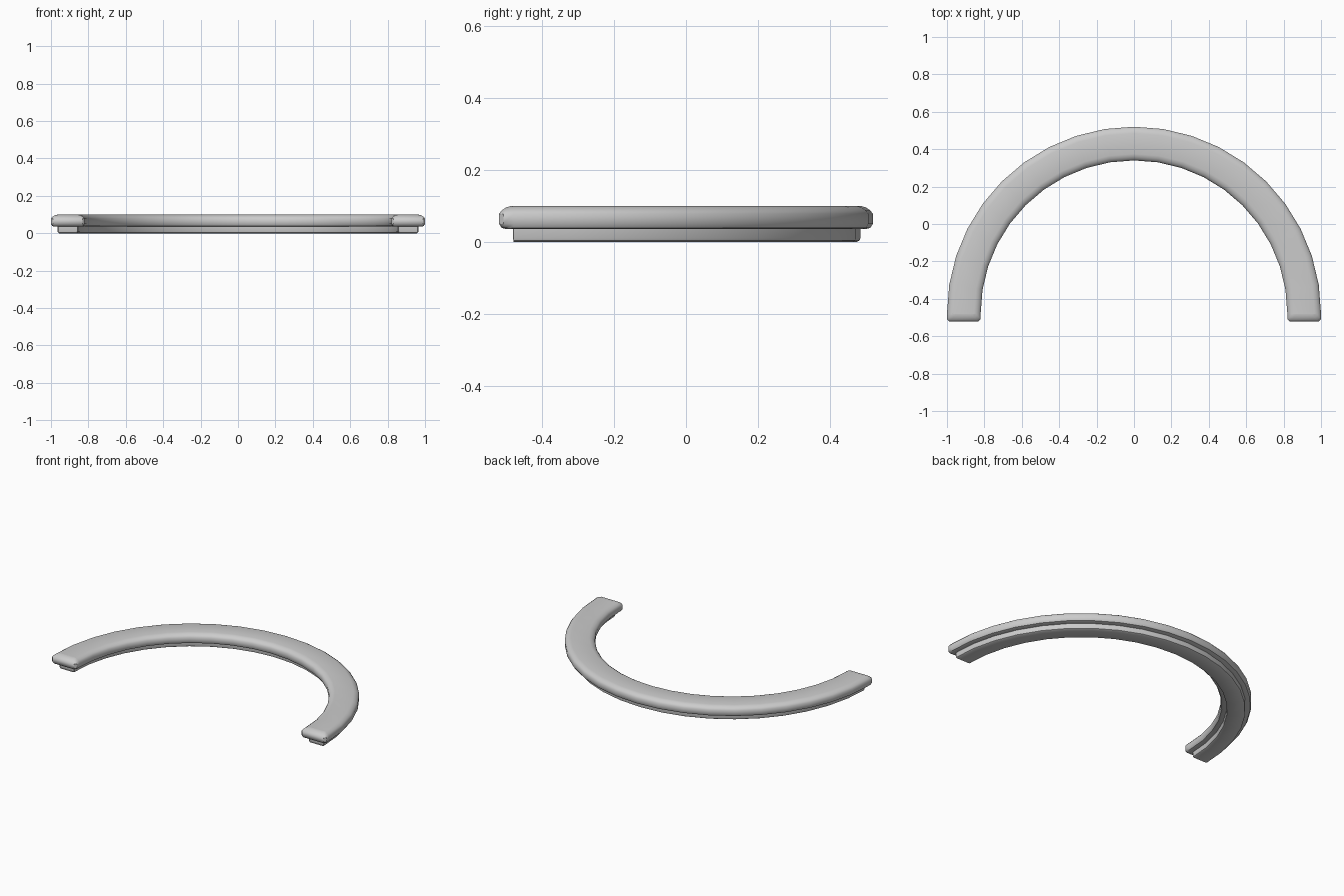
import bpy, bmesh
from math import sin, cos, pi

if "Cube" in bpy.data.objects:
    bpy.data.objects.remove(bpy.data.objects["Cube"])

CY = -0.48      # centre of the arch
SEG = 20        # facets around the half circle


def outline(outer, inner, end, corner):
    """Half-ring outline with short straight feet and clipped corners."""
    arc = [(cos(pi * i / SEG), sin(pi * i / SEG)) for i in range(SEG + 1)]
    pts = [(outer * c, CY + outer * s) for c, s in arc]
    foot = [(-outer, end + corner), (-outer + corner, end),
            (-inner - corner, end), (-inner, end + corner)]
    pts += foot
    pts += [(inner * c, CY + inner * s) for c, s in reversed(arc)]
    pts += [(-x, y) for x, y in reversed(foot)]
    return pts


def half_ring(name, outer, inner, end, corner, layers):
    """Stack inset outlines (inset, z) into a closed solid."""
    bm = bmesh.new()
    rings = []
    for inset, z in layers:
        pts = outline(outer - inset, inner + inset, end + inset, corner)
        rings.append([bm.verts.new((x, y, z)) for x, y in pts])
    n = len(rings[0])
    for a, b in zip(rings, rings[1:]):
        for i in range(n):
            j = (i + 1) % n
            bm.faces.new((a[i], a[j], b[j], b[i]))
    # flat caps as quad strips across the ring, plus the feet
    first_in = SEG + 5
    for ring in (rings[0], rings[-1]):
        for i in range(SEG):
            k = first_in + SEG - i
            bm.faces.new((ring[i], ring[i + 1], ring[k - 1], ring[k]))
        bm.faces.new(ring[SEG:first_in + 1])
        bm.faces.new(ring[first_in + SEG:] + [ring[0]])
    bmesh.ops.recalc_face_normals(bm, faces=bm.faces)
    mesh = bpy.data.meshes.new(name)
    bm.to_mesh(mesh)
    bm.free()
    ob = bpy.data.objects.new(name, mesh)
    bpy.context.collection.objects.link(ob)
    bpy.ops.object.select_all(action='DESELECT')
    ob.select_set(True)
    bpy.context.view_layer.objects.active = ob
    bpy.ops.object.shade_smooth_by_angle(angle=0.7)
    return ob


# rounded upper moulding
half_ring("upper_moulding", 1.0, 0.82, -0.52, 0.012,
          [(0.02, 0.035), (0.007, 0.039), (0, 0.05), (0, 0.078),
           (0.008, 0.088), (0.02, 0.096), (0.035, 0.10)])

# narrower lower band
half_ring("lower_band", 0.965, 0.855, -0.482, 0.004,
          [(0.009, 0), (0.002, 0.004), (0, 0.01), (0, 0.038)])
